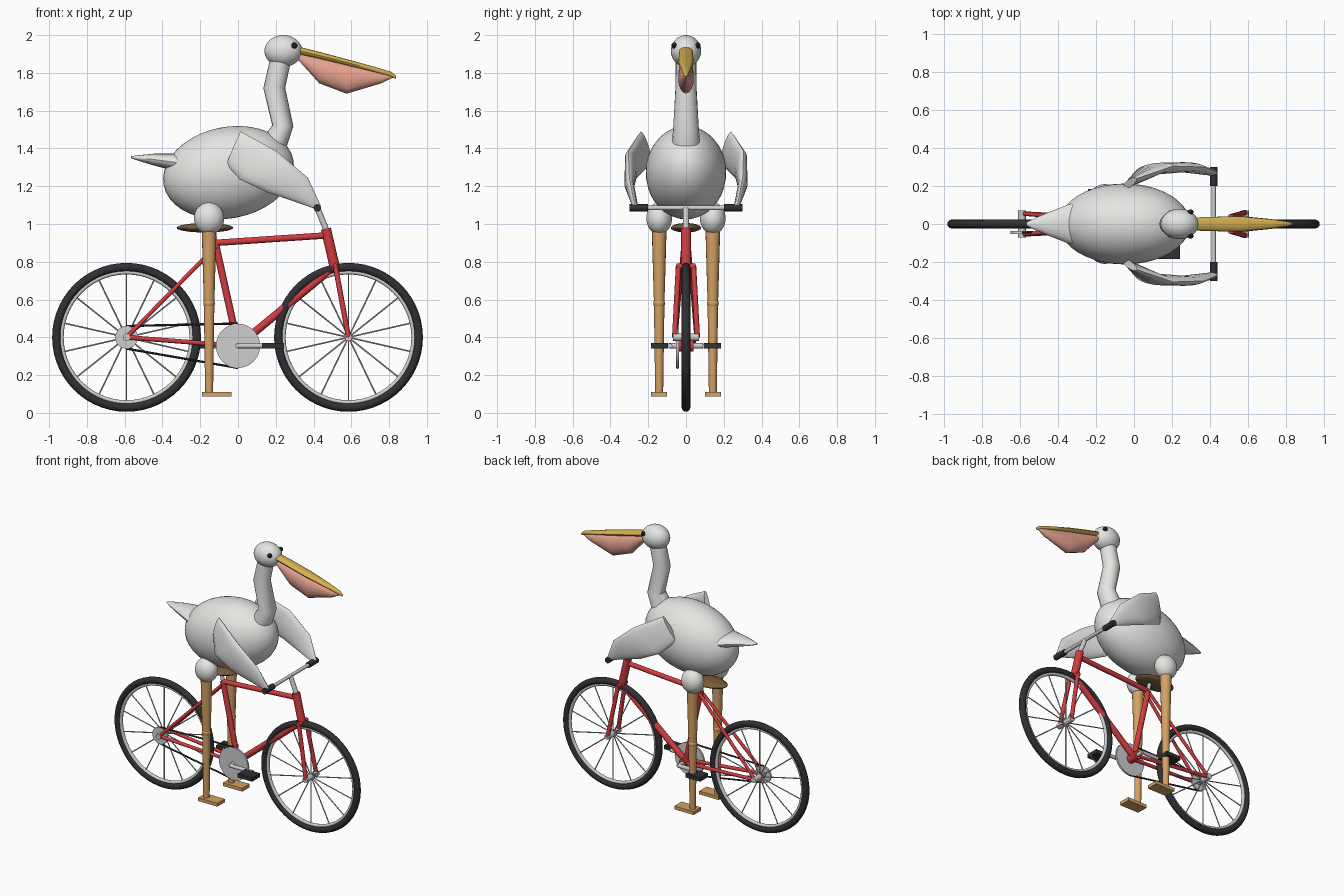
import bpy, bmesh, math
from mathutils import Vector, Matrix

if "Cube" in bpy.data.objects:
    bpy.data.objects.remove(bpy.data.objects["Cube"])


def material(name, r, g, b):
    m = bpy.data.materials.new(name)
    m.diffuse_color = (r, g, b, 1)
    m.use_nodes = True
    m.node_tree.nodes["Principled BSDF"].inputs["Base Color"].default_value = m.diffuse_color
    return m


WHITE = material("white feathers", 0.78, 0.78, 0.76)
RED = material("red paint", 0.65, 0.045, 0.05)
RUBBER = material("dark rubber", 0.03, 0.03, 0.033)
METAL = material("light metal", 0.62, 0.62, 0.62)
BROWN = material("brown leather", 0.20, 0.105, 0.045)
TAN = material("tan leg", 0.66, 0.36, 0.13)
YELLOW = material("yellow beak", 0.68, 0.44, 0.08)
PINK = material("pink pouch", 0.82, 0.38, 0.29)
BLACK = material("black eye", 0.012, 0.012, 0.012)


def finish(bm, name, mat):
    bmesh.ops.recalc_face_normals(bm, faces=bm.faces)
    me = bpy.data.meshes.new(name)
    bm.to_mesh(me)
    bm.free()
    me.materials.append(mat)
    ob = bpy.data.objects.new(name, me)
    bpy.context.collection.objects.link(ob)
    return ob


def add_tube(bm, a, b, r1, r2=None, sides=16):
    a, b = Vector(a), Vector(b)
    d = b - a
    mat = Matrix.Translation((a + b) / 2) @ d.to_track_quat('Z', 'Y').to_matrix().to_4x4()
    bmesh.ops.create_cone(bm, cap_ends=True, segments=sides, radius1=r1,
                          radius2=r1 if r2 is None else r2, depth=d.length, matrix=mat)


def tube(name, a, b, r1, mat, r2=None, sides=16):
    bm = bmesh.new()
    add_tube(bm, a, b, r1, r2, sides)
    return finish(bm, name, mat)


def ellipsoid(name, c, radii, mat, tilt=0, seg=32):
    bm = bmesh.new()
    m = Matrix.Translation(c) @ Matrix.Rotation(tilt, 4, 'Y') @ Matrix.Diagonal((*radii, 1))
    bmesh.ops.create_uvsphere(bm, u_segments=seg, v_segments=seg // 2, radius=1, matrix=m)
    return finish(bm, name, mat)


def box(name, c, size, mat):
    bm = bmesh.new()
    bmesh.ops.create_cube(bm, size=1, matrix=Matrix.Translation(c) @ Matrix.Diagonal((*size, 1)))
    return finish(bm, name, mat)


def torus(name, c, major, minor, mat):
    bpy.ops.mesh.primitive_torus_add(location=c, rotation=(math.pi / 2, 0, 0), major_radius=major,
                                     minor_radius=minor, major_segments=56, minor_segments=12)
    ob = bpy.context.object
    ob.name = name
    ob.data.materials.append(mat)


def loft(name, rings, mat, sides=16):
    """Skin elliptical rings, each given as (centre, half axis, half axis)."""
    bm = bmesh.new()
    loops = []
    for c, u, v in rings:
        angles = [2 * math.pi * i / sides for i in range(sides)]
        loops.append([bm.verts.new(Vector(c) + Vector(u) * math.cos(t) + Vector(v) * math.sin(t))
                      for t in angles])
    for p, q in zip(loops, loops[1:]):
        for i in range(sides):
            j = (i + 1) % sides
            bm.faces.new((p[i], p[j], q[j], q[i]))
    bm.faces.new(loops[0])
    bm.faces.new(loops[-1])
    return finish(bm, name, mat)


# Wheels
REAR, FRONT, HUB_Z = -0.59, 0.585, 0.40
for label, x in (("rear", REAR), ("front", FRONT)):
    torus(label + "_tyre", (x, 0, HUB_Z), 0.371, 0.023, RUBBER)
    torus(label + "_rim", (x, 0, HUB_Z), 0.345, 0.012, METAL)
    tube(label + "_hub", (x, -0.07, HUB_Z), (x, 0.07, HUB_Z), 0.02, METAL)
    bm = bmesh.new()
    for i in range(14):
        t = math.pi / 2 + 2 * math.pi * i / 14
        add_tube(bm, (x, 0, HUB_Z), (x + 0.345 * math.cos(t), 0, HUB_Z + 0.345 * math.sin(t)),
                 0.004, sides=6)
    finish(bm, label + "_spokes", METAL)

# Frame
CRANK = (0, 0, 0.355)
SEAT_TOP = (-0.12, 0, 0.90)
HEAD_TOP, HEAD_LOW = (0.465, 0, 0.975), (0.515, 0, 0.76)
tube("seat_tube", CRANK, SEAT_TOP, 0.019, RED)
tube("top_tube", SEAT_TOP, (0.475, 0, 0.94), 0.017, RED)
tube("down_tube", CRANK, (0.51, 0, 0.775), 0.021, RED)
tube("head_tube", HEAD_LOW, HEAD_TOP, 0.027, RED)
tube("bottom_bracket", (0, -0.04, 0.355), (0, 0.04, 0.355), 0.03, RED)
tube("fork_crown", (0.515, -0.05, 0.775), (0.515, 0.05, 0.775), 0.016, RED)
for label, s in (("near", -1), ("far", 1)):
    tube(label + "_fork_blade", (0.515, s * 0.04, 0.78), (FRONT, s * 0.06, HUB_Z), 0.014, RED)
    tube(label + "_seat_stay", (-0.118, s * 0.015, 0.88), (REAR, s * 0.055, HUB_Z), 0.011, RED)
    tube(label + "_chain_stay", (0, s * 0.025, 0.355), (REAR, s * 0.055, HUB_Z), 0.012, RED)

# Saddle, stem and handlebar
tube("seat_post", SEAT_TOP, (-0.137, 0, 0.98), 0.013, METAL)
ellipsoid("saddle", (-0.175, 0, 0.98), (0.15, 0.08, 0.025), BROWN)
tube("stem", HEAD_TOP, (0.42, 0, 1.085), 0.016, METAL)
tube("handlebar", (0.42, -0.29, 1.085), (0.42, 0.29, 1.085), 0.012, METAL)
for label, s in (("near", -1), ("far", 1)):
    tube(label + "_grip", (0.42, s * 0.2, 1.085), (0.42, s * 0.3, 1.085), 0.02, RUBBER)

# Drivetrain
tube("chainring", (0, -0.052, 0.355), (0, -0.038, 0.355), 0.117, METAL, sides=40)
tube("rear_sprocket", (REAR, -0.052, HUB_Z), (REAR, -0.038, HUB_Z), 0.06, METAL, sides=28)
tube("upper_chain", (REAR, -0.045, 0.46), (0, -0.045, 0.473), 0.006, RUBBER, sides=8)
tube("lower_chain", (REAR, -0.045, 0.34), (0, -0.045, 0.238), 0.006, RUBBER, sides=8)
tube("crank_axle", (0, -0.09, 0.355), (0, 0.09, 0.355), 0.014, METAL)
for label, s in (("near", -1), ("far", 1)):
    tube(label + "_crank_arm", (0, s * 0.085, 0.355), (-s * 0.18, s * 0.085, 0.355), 0.013, METAL)
    box(label + "_pedal", (-s * 0.185, s * 0.14, 0.355), (0.115, 0.09, 0.028), RUBBER)

# Bird body, tail and neck
ellipsoid("body", (-0.05, 0, 1.272), (0.35, 0.213, 0.242), WHITE, -math.radians(11), 40)
loft("tail", [((x, 0, z), (0, w, 0), (0.1 * h, 0, h)) for x, z, w, h in
              [(-0.24, 1.31, 0.125, 0.05), (-0.34, 1.328, 0.105, 0.045),
               (-0.45, 1.342, 0.062, 0.03), (-0.53, 1.35, 0.028, 0.014),
               (-0.567, 1.354, 0.008, 0.005)]], WHITE)
loft("neck", [((x, 0, z), (r * math.cos(a), 0, r * math.sin(a)), (0, w, 0)) for x, z, r, w, a in
              [(0.17, 1.38, 0.075, 0.078, -0.4), (0.237, 1.52, 0.056, 0.067, -0.05),
               (0.192, 1.72, 0.058, 0.056, 0.02), (0.23, 1.89, 0.055, 0.054, -0.2)]], WHITE, 20)

# Head and beak
ellipsoid("head", (0.24, 0, 1.916), (0.10, 0.08, 0.084), WHITE)
for label, s in (("near", -1), ("far", 1)):
    ellipsoid(label + "_eye", (0.298, s * 0.063, 1.945), (0.016, 0.014, 0.016), BLACK, seg=16)
loft("upper_beak", [((x, 0, z), (0, w, 0), (0.25 * h, 0, h)) for x, z, w, h in
                    [(0.30, 1.923, 0.034, 0.02), (0.42, 1.895, 0.038, 0.018),
                     (0.57, 1.857, 0.039, 0.016), (0.72, 1.818, 0.025, 0.014),
                     (0.81, 1.792, 0.013, 0.013), (0.836, 1.776, 0.004, 0.008)]], YELLOW)
loft("throat_pouch", [((x, 0, (t + b) / 2), (0, w, 0), (0, 0, (t - b) / 2)) for x, t, b, w in
                      [(0.30, 1.91, 0.5 * 3.78, 0.025), (0.43, 1.885, 1.745, 0.038),
                       (0.575, 1.85, 1.69, 0.041), (0.76, 1.80, 1.745, 0.022),
                       (0.82, 1.786, 1.776, 0.006)]], PINK)

# Wings: leading edge, trailing edge and half thickness of each section
SECTIONS = [((0.015, 0.24, 1.49), (-0.06, 0.19, 1.315), 0.02),
            ((0.205, 0.305, 1.385), (0.01, 0.275, 1.235), 0.03),
            ((0.37, 0.30, 1.245), (0.155, 0.30, 1.168), 0.026),
            ((0.437, 0.272, 1.10), (0.41, 0.265, 1.08), 0.016)]
for label, s in (("near", -1), ("far", 1)):
    rings = []
    for top, low, thick in SECTIONS:
        top, low = Vector(top), Vector(low)
        wide = (top - low) / 2
        thin = wide.cross(Vector((0.7, 0.1, -0.6))).normalized() * thick
        rings.append([Vector((v.x, s * v.y, v.z)) for v in ((top + low) / 2, wide, thin)])
    loft(label + "_wing", rings, WHITE)

# Legs
LEG_X = -0.153
for label, s in (("near", -1), ("far", 1)):
    y = s * 0.142
    ellipsoid(label + "_thigh", (LEG_X, y, 1.03), (0.08, 0.068, 0.085), WHITE)
    tube(label + "_upper_leg", (LEG_X, y, 0.585), (LEG_X, y, 1.0), 0.028, TAN, 0.04)
    ellipsoid(label + "_knee", (LEG_X, y, 0.58), (0.031, 0.031, 0.031), TAN, seg=16)
    tube(label + "_lower_leg", (LEG_X, y, 0.10), (LEG_X, y, 0.58), 0.021, TAN, 0.028)
    box(label + "_foot", (-0.113, y, 0.098), (0.155, 0.084, 0.024), TAN)

# Smooth shading with crisp edges
bpy.ops.object.select_all(action='SELECT')
bpy.context.view_layer.objects.active = bpy.data.objects["body"]
bpy.ops.object.shade_smooth_by_angle(angle=math.radians(40))
